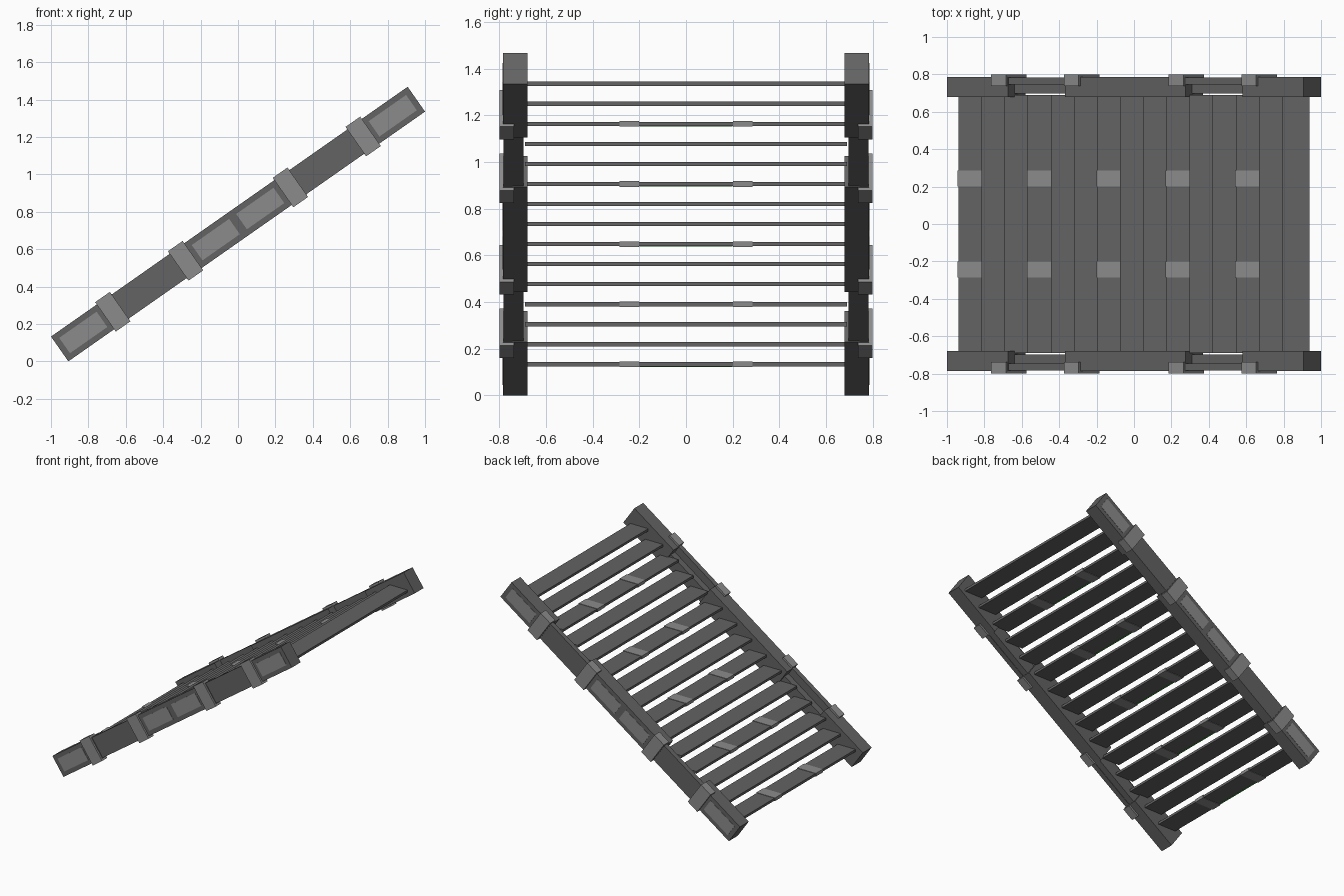
import bpy, math
from mathutils import Matrix, Vector

if "Cube" in bpy.data.objects:
    bpy.data.objects.remove(bpy.data.objects["Cube"])

ANGLE = math.radians(35)
SLOPE = Matrix.Translation((0, 0, 0.734)) @ Matrix.Rotation(-ANGLE, 4, 'Y')


def material(name, rgb):
    m = bpy.data.materials.new(name)
    m.diffuse_color = (*rgb, 1)
    m.use_nodes = True
    m.node_tree.nodes["Principled BSDF"].inputs["Base Color"].default_value = m.diffuse_color
    return m


DARK = material("dark_grey_metal", (0.125, 0.125, 0.125))
LIGHT = material("light_grey_metal", (0.26, 0.26, 0.26))
GREEN = material("green_light", (0.05, 0.5, 0.05))


def box(name, lo, hi, mat, frame=Matrix.Identity(4)):
    """Box between two corners, placed in the given frame."""
    lo, hi = Vector(lo), Vector(hi)
    bpy.ops.mesh.primitive_cube_add(size=1)
    ob = bpy.context.object
    ob.name = name
    size = hi - lo
    size = Vector([abs(c) for c in size])
    ob.data.transform(frame @ Matrix.Translation((lo + hi) / 2) @ Matrix.Diagonal((*size, 1)))
    ob.data.materials.append(mat)
    return ob


for side, s in (("front", -1), ("back", 1)):
    def rail(name, u0, u1, y0, y1, v0, v1, mat):
        box(f"{side}_{name}", (u0, s * y0, v0), (u1, s * y1, v1), mat, SLOPE)

    # thick stringer blocks
    for u0, u1 in ((-1.164, -0.765), (-0.393, 0.393), (0.765, 1.164)):
        rail("stringer_block", u0, u1, 0.68, 0.785, -0.081, 0.081, DARK)
    # thinner stretches between the blocks
    for u0, u1 in ((-0.765, -0.393), (0.393, 0.765)):
        rail("stringer_outer_web", u0, u1, 0.745, 0.782, -0.079, 0.079, DARK)
        rail("stringer_inner_web", u0, u1, 0.697, 0.745, -0.076, 0.022, DARK)
    # clamps over the joints
    for u in (-0.817, -0.342, 0.342, 0.817):
        rail("clamp", u - 0.048, u + 0.048, 0.738, 0.799, -0.096, 0.096, LIGHT)
    # pale side panels
    for u in (-1.01, -0.145, 0.145, 1.01):
        rail("side_panel", u - 0.122, u + 0.122, 0.782, 0.787, -0.05, 0.05, LIGHT)

# treads, with clips and a light strip on every third one
for i in range(15):
    x, z = -0.865 + i * 0.1236, 0.133 + i * 0.0859
    box("tread", (x - 0.074, -0.69, z - 0.009), (x + 0.074, 0.69, z + 0.009), DARK)
    if i % 3 == 0:
        for y in (-0.243, 0.243):
            box("tread_clip", (x - 0.078, y - 0.042, z - 0.012),
                (x + 0.078, y + 0.042, z + 0.012), LIGHT)
        box("tread_light", (x - 0.073, -0.2, z - 0.011), (x - 0.065, 0.2, z - 0.008), GREEN)
